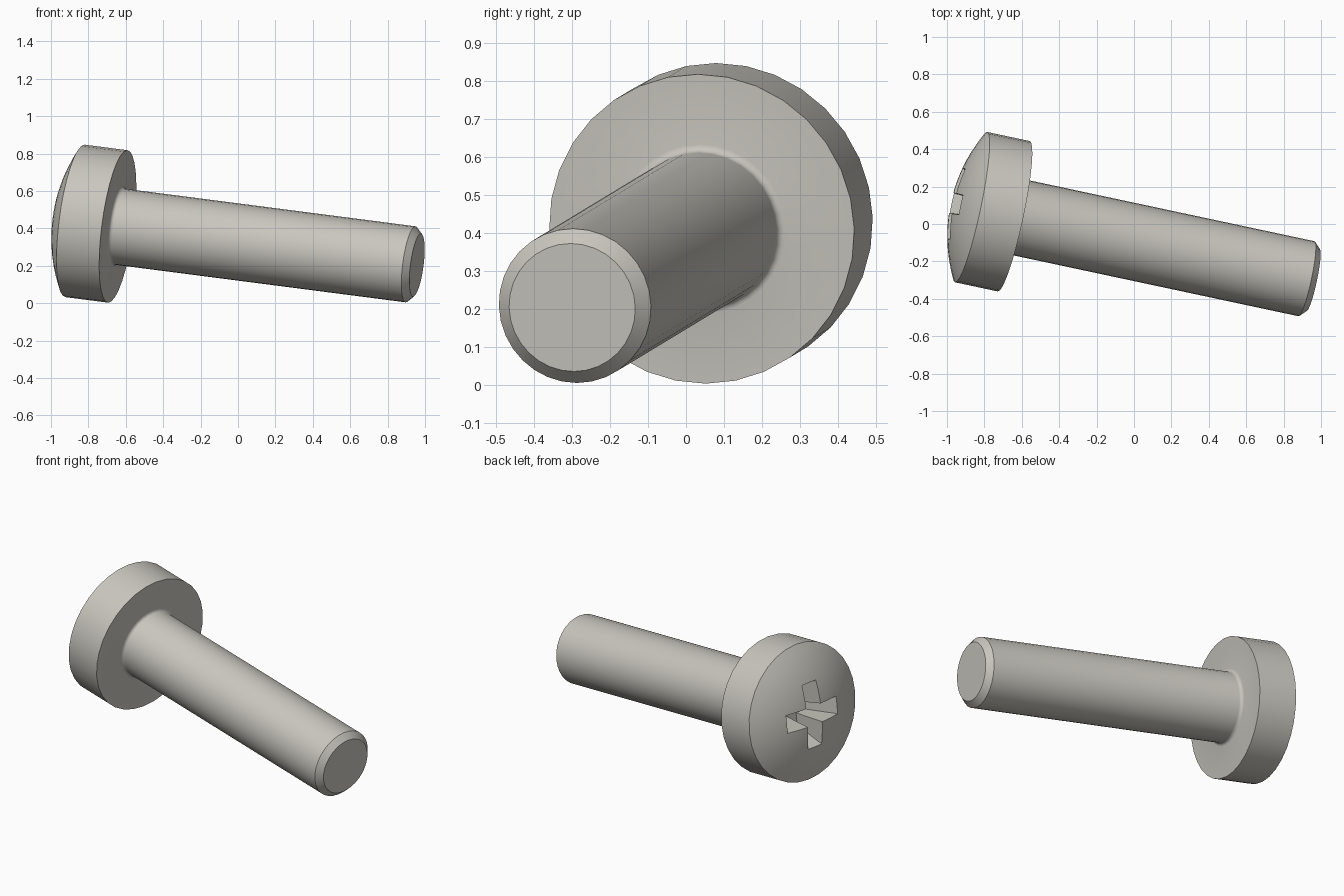
import bpy, bmesh, math
from mathutils import Matrix, Vector

default = bpy.data.objects.get("Cube")
if default:
    bpy.data.objects.remove(default, do_unlink=True)

# Dimensions along the screw axis; the underside of the head is at zero
SHAFT_R, SHAFT_LEN, CHAMFER, FILLET = 0.205, 1.649, 0.035, 0.02
HEAD_R, RIM, DOME = 0.411, 0.235, 0.105
SEGMENTS = 32

# Pose: local z points out of the head, local y is nearly upright
axis = Vector((-1.60, 0.3415, 0.207)).normalized()
up = (Vector((0, 0, 1)) - axis * axis.z).normalized()
side = up.cross(axis)
pose = Matrix((side, up, axis)).transposed().to_4x4()
pose.translation = Vector((-0.643, 0.0415, 0.4105))

steel = bpy.data.materials.new("grey_steel")
steel.use_nodes = True
colour = (0.58, 0.565, 0.515, 1)
steel.diffuse_color = colour
steel.node_tree.nodes["Principled BSDF"].inputs["Base Color"].default_value = colour


def make_object(name, bm):
    bmesh.ops.recalc_face_normals(bm, faces=bm.faces)
    mesh = bpy.data.meshes.new(name)
    bm.to_mesh(mesh)
    bm.free()
    mesh.materials.append(steel)
    obj = bpy.data.objects.new(name, mesh)
    obj.matrix_world = pose
    bpy.context.collection.objects.link(obj)
    return obj


def lathe(name, profile):
    bm = bmesh.new()
    verts = [bm.verts.new((0, r, z)) for r, z in profile]
    edges = [bm.edges.new(pair) for pair in zip(verts, verts[1:])]
    bmesh.ops.spin(bm, geom=verts + edges, cent=(0, 0, 0), axis=(0, 0, 1),
                   angle=math.tau, steps=SEGMENTS, use_duplicate=False)
    bmesh.ops.remove_doubles(bm, verts=bm.verts, dist=0.0001)
    return make_object(name, bm)


# Screw body: chamfered tip, shaft, fillet, head rim and domed top
profile = [(0, -SHAFT_LEN), (SHAFT_R - CHAMFER, -SHAFT_LEN),
           (SHAFT_R, -SHAFT_LEN + CHAMFER)]
for i in range(5):
    a = i / 4 * math.pi / 2
    profile.append((SHAFT_R + FILLET * (1 - math.cos(a)),
                    -FILLET * (1 - math.sin(a))))
profile.append((HEAD_R, 0))
dome_r = (HEAD_R ** 2 + DOME ** 2) / (2 * DOME)
rim_angle = math.asin(HEAD_R / dome_r)
for i in range(9):
    a = rim_angle * (1 - i / 8)
    profile.append((dome_r * math.sin(a),
                    RIM + DOME - dome_r * (1 - math.cos(a))))
body = lathe("screw_body", profile)


# Cross recess: a plus-shaped cutter tapering into the head
def plus_outline(bm, length, width, z):
    points = []
    for k in range(4):
        turn = Matrix.Rotation(k * math.pi / 2, 3, 'Z')
        for x, y in ((length, -width), (length, width), (width, width)):
            points.append(bm.verts.new(turn @ Vector((x, y, z))))
    return points


bm = bmesh.new()
apex = RIM + DOME
top = plus_outline(bm, 0.215, 0.058, apex + 0.02)
bottom = plus_outline(bm, 0.11, 0.036, apex - 0.2)
bm.faces.new(top)
bm.faces.new(bottom)
for i in range(len(top)):
    j = (i + 1) % len(top)
    bm.faces.new((top[i], top[j], bottom[j], bottom[i]))
cutter = make_object("recess_cutter", bm)
cutter.hide_render = True

cut = body.modifiers.new("cross_recess", 'BOOLEAN')
cut.operation = 'DIFFERENCE'
cut.solver = 'EXACT'
cut.object = cutter
bpy.ops.object.select_all(action='DESELECT')
body.select_set(True)
bpy.context.view_layer.objects.active = body
bpy.ops.object.modifier_apply(modifier=cut.name)
bpy.data.objects.remove(cutter, do_unlink=True)

# Smooth curved surfaces while keeping the rims and recess crisp
bpy.ops.object.shade_smooth_by_angle(angle=math.radians(30))
